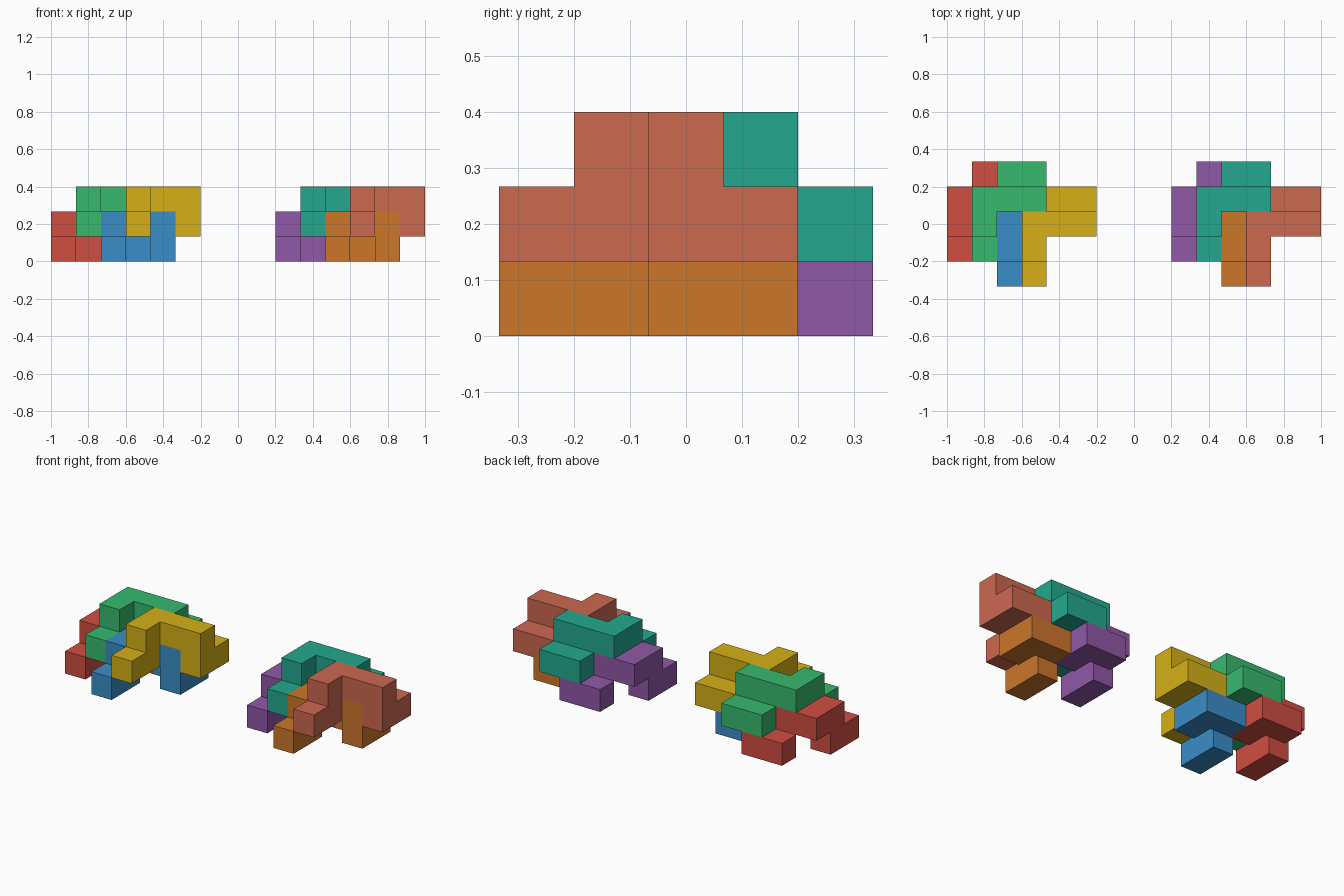
import bpy, bmesh
from mathutils import Vector

if "Cube" in bpy.data.objects:
    bpy.data.objects.remove(bpy.data.objects["Cube"])

U = 2 / 15  # edge of one unit cube

# One bent chain of nine cubes; every piece is a shifted copy of it
CHAIN = [(0, 1, 0), (0, 2, 0), (0, 2, 1), (0, 3, 1), (1, 3, 1),
         (2, 3, 1), (2, 3, 0), (2, 4, 0), (1, 4, 0)]


def linear(hexcode):
    c = [int(hexcode[i:i + 2], 16) / 255 for i in (0, 2, 4)]
    return [v / 12.92 if v < 0.04 else ((v + 0.055) / 1.055) ** 2.4 for v in c] + [1]


def add_piece(name, shift, colour):
    cells = {tuple(a + b for a, b in zip(c, shift)) for c in CHAIN}
    bm = bmesh.new()
    # Outer faces only: skip a side that touches another cube of the piece
    for cell in cells:
        centre = Vector(cell) + Vector((0.5, 0.5, 0.5))
        for axis in range(3):
            for sign in (-1, 1):
                n = Vector((0, 0, 0))
                n[axis] = sign
                if tuple(int(a + b) for a, b in zip(cell, n)) in cells:
                    continue
                s = Vector((0, 0, 0))
                s[(axis + 1) % 3] = 0.5
                t = n.cross(s)
                mid = centre + n * 0.5
                bm.faces.new([bm.verts.new((mid + d) * U)
                              for d in (-s - t, s - t, s + t, -s + t)])
    bmesh.ops.remove_doubles(bm, verts=bm.verts, dist=1e-4)
    bmesh.ops.dissolve_limit(bm, angle_limit=0.02, verts=bm.verts, edges=bm.edges)
    mesh = bpy.data.meshes.new(name)
    bm.to_mesh(mesh)
    bm.free()
    mat = bpy.data.materials.new(name + "_colour")
    mat.diffuse_color = linear(colour)
    mat.use_nodes = True
    mat.node_tree.nodes["Principled BSDF"].inputs["Base Color"].default_value = mat.diffuse_color
    mesh.materials.append(mat)
    obj = bpy.data.objects.new(name, mesh)
    obj.location = (-1, -2.5 * U, 0)
    bpy.context.collection.objects.link(obj)


# Four interlocked positions, shared by both groups
SHIFTS = {"back_lower": (0, 0, 0), "back_upper": (1, 0, 1),
          "front_lower": (2, -1, 0), "front_upper": (3, -1, 1)}
GROUPS = {"left": (0, ["D04E41", "37BA6D", "3A8DC8", "D6B018"]),
          "right": (9, ["9058A6", "24A98F", "CC762A", "CC6850"])}

for side, (dx, colours) in GROUPS.items():
    for (part, (x, y, z)), colour in zip(SHIFTS.items(), colours):
        add_piece(f"{side}_{part}_piece", (x + dx, y, z), colour)
